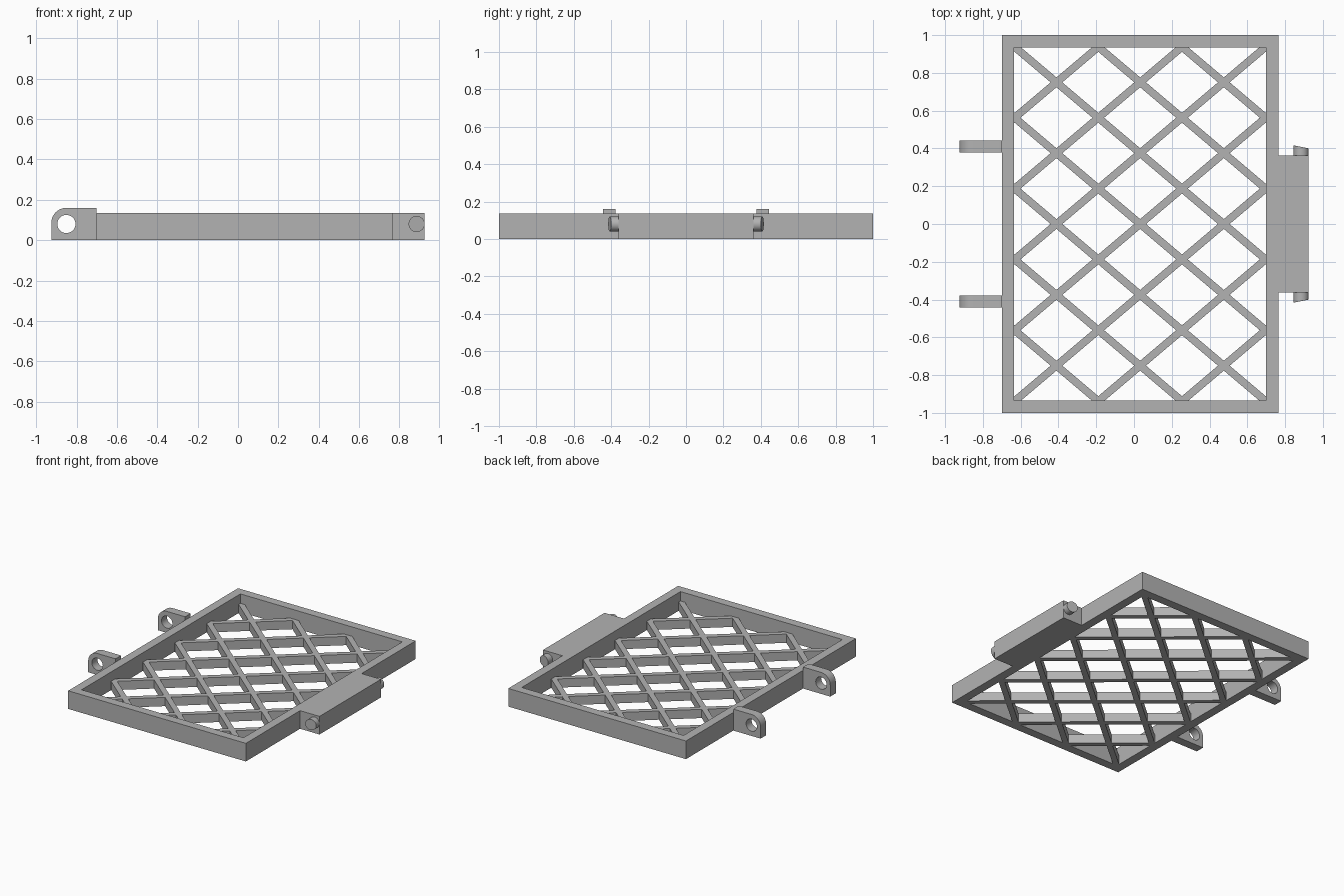
import bpy, bmesh
from math import cos, sin, pi, atan2
from mathutils import Vector, Matrix

cube = bpy.data.objects.get("Cube")
if cube:
    bpy.data.objects.remove(cube)

grey = bpy.data.materials.new("plain grey")
grey.use_nodes = True
GREY = (0.45, 0.45, 0.45, 1)
grey.diffuse_color = GREY
grey.node_tree.nodes["Principled BSDF"].inputs["Base Color"].default_value = GREY


def finish(name, bm):
    bmesh.ops.recalc_face_normals(bm, faces=bm.faces)
    mesh = bpy.data.meshes.new(name)
    bm.to_mesh(mesh)
    bm.free()
    mesh.materials.append(grey)
    obj = bpy.data.objects.new(name, mesh)
    bpy.context.collection.objects.link(obj)
    return obj


def rect(x0, x1, y0, y1):
    return [(x0, y0), (x1, y0), (x1, y1), (x0, y1)]


def arc(cx, cy, r, a0, a1, n):
    return [(cx + r * cos(a0 + (a1 - a0) * i / n), cy + r * sin(a0 + (a1 - a0) * i / n))
            for i in range(n + 1)]


def prism(bm, loops, depth, matrix=Matrix()):
    """Extrude an outline, with optional holes, along its local z."""
    edges, made = [], []
    for loop in loops:
        vs = [bm.verts.new((x, y, 0)) for x, y in loop]
        edges += [bm.edges.new((vs[i - 1], vs[i])) for i in range(len(vs))]
        made += vs
    if len(loops) == 1:
        faces = [bm.faces.new(made)]
    else:
        filled = bmesh.ops.triangle_fill(bm, edges=edges, use_beauty=True)
        faces = [g for g in filled["geom"] if isinstance(g, bmesh.types.BMFace)]
    out = bmesh.ops.extrude_face_region(bm, geom=faces, use_keep_orig=True)
    top = [g for g in out["geom"] if isinstance(g, bmesh.types.BMVert)]
    bmesh.ops.translate(bm, verts=top, vec=(0, 0, depth))
    bmesh.ops.transform(bm, matrix=matrix, verts=made + top)


# Main dimensions
X0, X1, WALL, HEIGHT = -0.70, 0.765, 0.065, 0.135
IN_X0, IN_X1, IN_Y = X0 + WALL, X1 - WALL, 1 - WALL
MID = (X0 + X1) / 2
UPRIGHT = Matrix.Rotation(pi / 2, 4, 'X')   # local z points to -y

# Rectangular frame
bm = bmesh.new()
prism(bm, [rect(X0, X1, -1, 1), rect(IN_X0, IN_X1, -IN_Y, IN_Y)], HEIGHT)
finish("frame", bm)


# Diagonal lattice: two sets of strips trimmed to the opening and merged
def strips(name, side):
    bm = bmesh.new()
    angle = side * atan2(0.565, 0.6675)
    for k in range(-3, 4):
        place = Matrix.Translation((MID, k * 0.375, 0)) @ Matrix.Rotation(angle, 4, 'Z')
        prism(bm, [rect(-2, 2, -0.02, 0.02)], 0.065, place)
    for co, no in (((IN_X0, 0, 0), (-1, 0, 0)), ((IN_X1, 0, 0), (1, 0, 0)),
                   ((0, IN_Y, 0), (0, 1, 0)), ((0, -IN_Y, 0), (0, -1, 0))):
        bmesh.ops.bisect_plane(bm, geom=bm.verts[:] + bm.edges[:] + bm.faces[:],
                               plane_co=co, plane_no=no, clear_outer=True)
        bmesh.ops.holes_fill(bm, edges=[e for e in bm.edges if e.is_boundary])
    return finish(name, bm)


lattice = strips("lattice", 1)
crossing = strips("crossing_strips", -1)
union = lattice.modifiers.new("merge", 'BOOLEAN')
union.operation, union.solver, union.object = 'UNION', 'EXACT', crossing
bpy.context.view_layer.update()
merged = bpy.data.meshes.new_from_object(
    lattice.evaluated_get(bpy.context.evaluated_depsgraph_get()))
lattice.modifiers.clear()
lattice.data = merged
bpy.data.objects.remove(crossing)

# Latch block on the left side
bm = bmesh.new()
prism(bm, [rect(X1, 0.925, -0.362, 0.362)], HEIGHT)
finish("latch_block", bm)

# Slanted pins on both ends of the block, and hinge lugs with round eyes
for side, label in ((1, "back"), (-1, "front")):
    bm = bmesh.new()
    prism(bm, [arc(0.885, 0.08, 0.04, 0, 2 * pi, 32)[:-1]], -0.05,
          Matrix.Translation((0, 0.362, 0)) @ UPRIGHT)
    for v in bm.verts:
        if v.co.y > 0.4:
            v.co.y = 0.408 - 0.2 * (v.co.x - 0.885)
        v.co.y *= side
    pin = finish(label + "_pin", bm)

    bm = bmesh.new()
    outline = [(-0.925, 0), (X0, 0), (X0, 0.16)] + arc(-0.85, 0.085, 0.075, pi / 2, pi, 10)
    eye = arc(-0.85, 0.08, 0.045, 0, 2 * pi, 32)[:-1]
    prism(bm, [outline, eye], 0.065, Matrix.Translation((0, side * 0.41 + 0.0325, 0)) @ UPRIGHT)
    lug = finish(label + "_hinge_lug", bm)

    for obj in (pin, lug):
        bpy.ops.object.select_all(action='DESELECT')
        obj.select_set(True)
        bpy.context.view_layer.objects.active = obj
        bpy.ops.object.shade_smooth_by_angle(angle=0.6)
